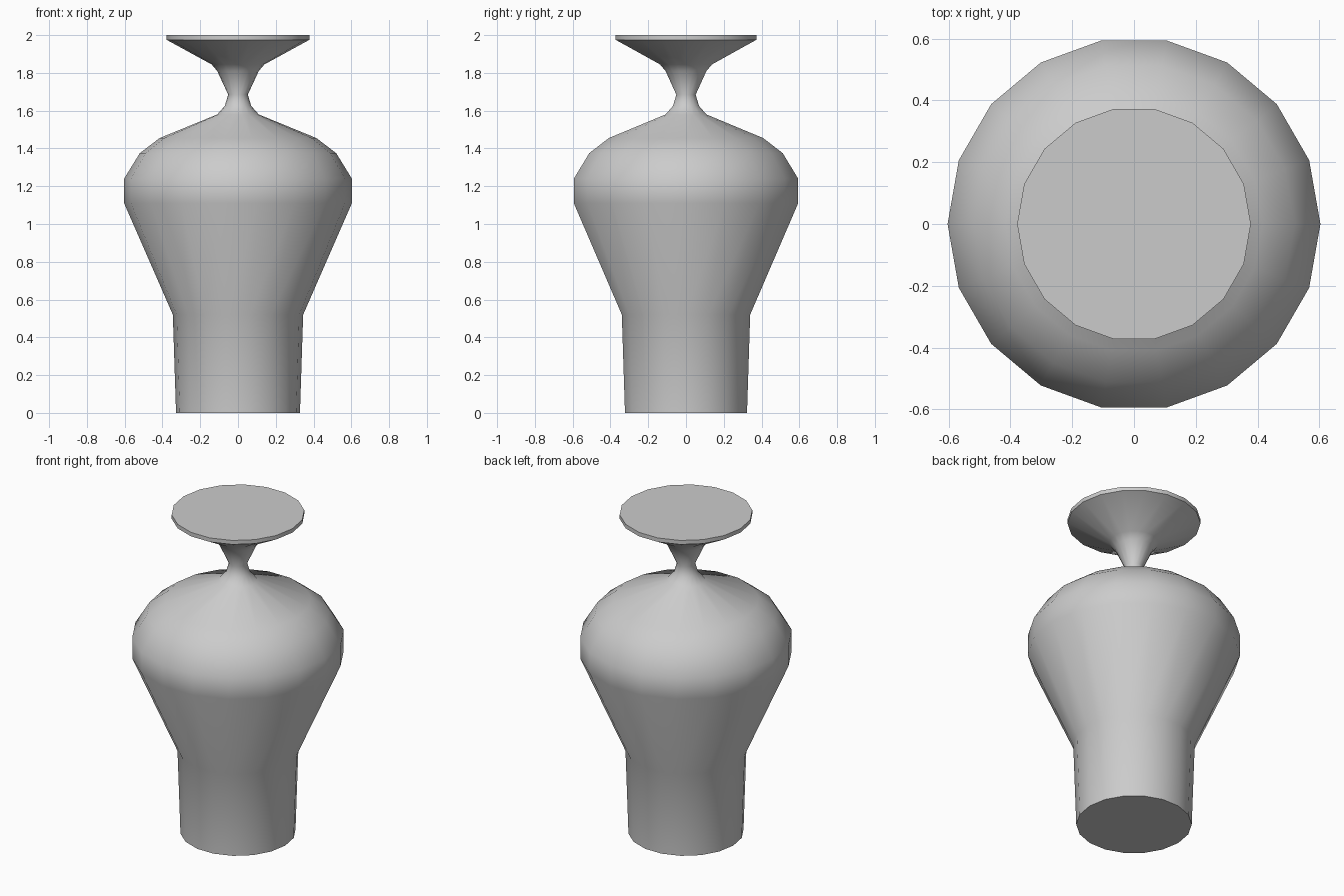
import bpy, bmesh, math

if "Cube" in bpy.data.objects:
    bpy.data.objects.remove(bpy.data.objects["Cube"])

SIDES = 18

# Outline of the vase from foot to lip: (radius, height)
profile = [
    (0.328, 0.0), (0.345, 0.52),                              # foot
    (0.603, 1.11), (0.603, 1.24),                             # belly
    (0.52, 1.375), (0.415, 1.455), (0.11, 1.58),              # shoulder
    (0.07, 1.625), (0.052, 1.685), (0.11, 1.81), (0.14, 1.845),  # neck
    (0.378, 1.975), (0.378, 2.0),                             # flared lip
]

bm = bmesh.new()
rings = []
for r, z in profile:
    rings.append([bm.verts.new((r * math.cos(2 * math.pi * i / SIDES),
                                r * math.sin(2 * math.pi * i / SIDES), z))
                  for i in range(SIDES)])

# Walls between neighbouring rings
for low, high in zip(rings, rings[1:]):
    for i in range(SIDES):
        j = (i + 1) % SIDES
        bm.faces.new((low[i], low[j], high[j], high[i]))

# Flat base and flat top
bm.faces.new(rings[0][::-1])
bm.faces.new(rings[-1])

mesh = bpy.data.meshes.new("vase")
bm.to_mesh(mesh)
bm.free()
vase = bpy.data.objects.new("vase", mesh)
bpy.context.collection.objects.link(vase)

# Smooth body with crisp cap edges
bpy.context.view_layer.objects.active = vase
vase.select_set(True)
bpy.ops.object.shade_smooth_by_angle(angle=math.radians(60))
